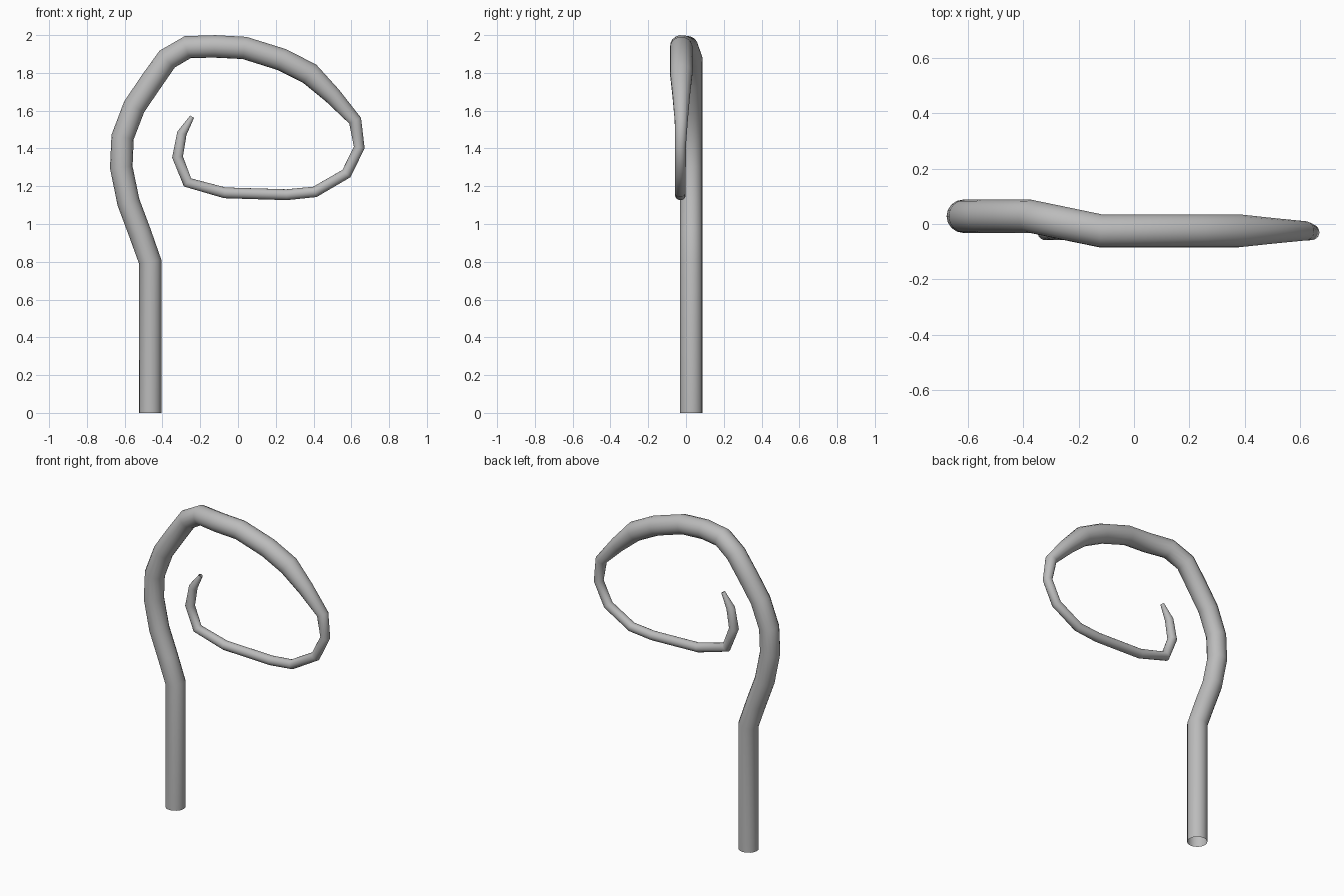
import bpy

cube = bpy.data.objects.get("Cube")
if cube:
    bpy.data.objects.remove(cube, do_unlink=True)

# Grey material
grey = bpy.data.materials.new("plain grey")
grey.use_nodes = True
colour = (0.5, 0.5, 0.5, 1)
grey.diffuse_color = colour
grey.node_tree.nodes["Principled BSDF"].inputs["Base Color"].default_value = colour

# Centre line of each section: depth, then (x, z, radius) along it
back, front, thick, thin = 0.028, -0.025, 0.06, 0.029
stem = [(-.465, 0), (-.465, .8), (-.52, .955), (-.58, 1.115), (-.618, 1.3),
        (-.611, 1.46), (-.55, 1.62), (-.462, 1.75), (-.375, 1.873)]
arch = [(-.12, 1.94), (.035, 1.932), (.233, 1.87), (.38, 1.795)]
curl = [(.642, 1.405), (.574, 1.267), (.407, 1.17), (.257, 1.155),
        (-.07, 1.165), (-.267, 1.22), (-.32, 1.354)]

path = [(x, back, z, thick) for x, z in stem]
path += [(-.265, 0.005, 1.937, thick)]
path += [(x, front, z, thick) for x, z in arch]
path += [(.5, front, 1.68, .047), (.62, front, 1.547, .035)]
path += [(x, -.03, z, thin) for x, z in curl]
path += [(-.297, -.03, 1.48, .026), (-.243, -.03, 1.568, .012)]

# Tapered tube swept along the path, open at the ends
curve = bpy.data.curves.new("curled_stem", "CURVE")
curve.dimensions = "3D"
curve.bevel_depth = 1
curve.bevel_resolution = 6
curve.use_fill_caps = False
spline = curve.splines.new("POLY")
spline.points.add(len(path) - 1)
for point, (x, y, z, radius) in zip(spline.points, path):
    point.co = (x, y, z, 1)
    point.radius = radius
tube = bpy.data.objects.new("curled_stem", curve)
bpy.context.collection.objects.link(tube)
curve.materials.append(grey)

# Turn the sweep into a smooth mesh
bpy.ops.object.select_all(action="DESELECT")
tube.select_set(True)
bpy.context.view_layer.objects.active = tube
bpy.ops.object.convert(target="MESH")
bpy.ops.object.shade_smooth()
